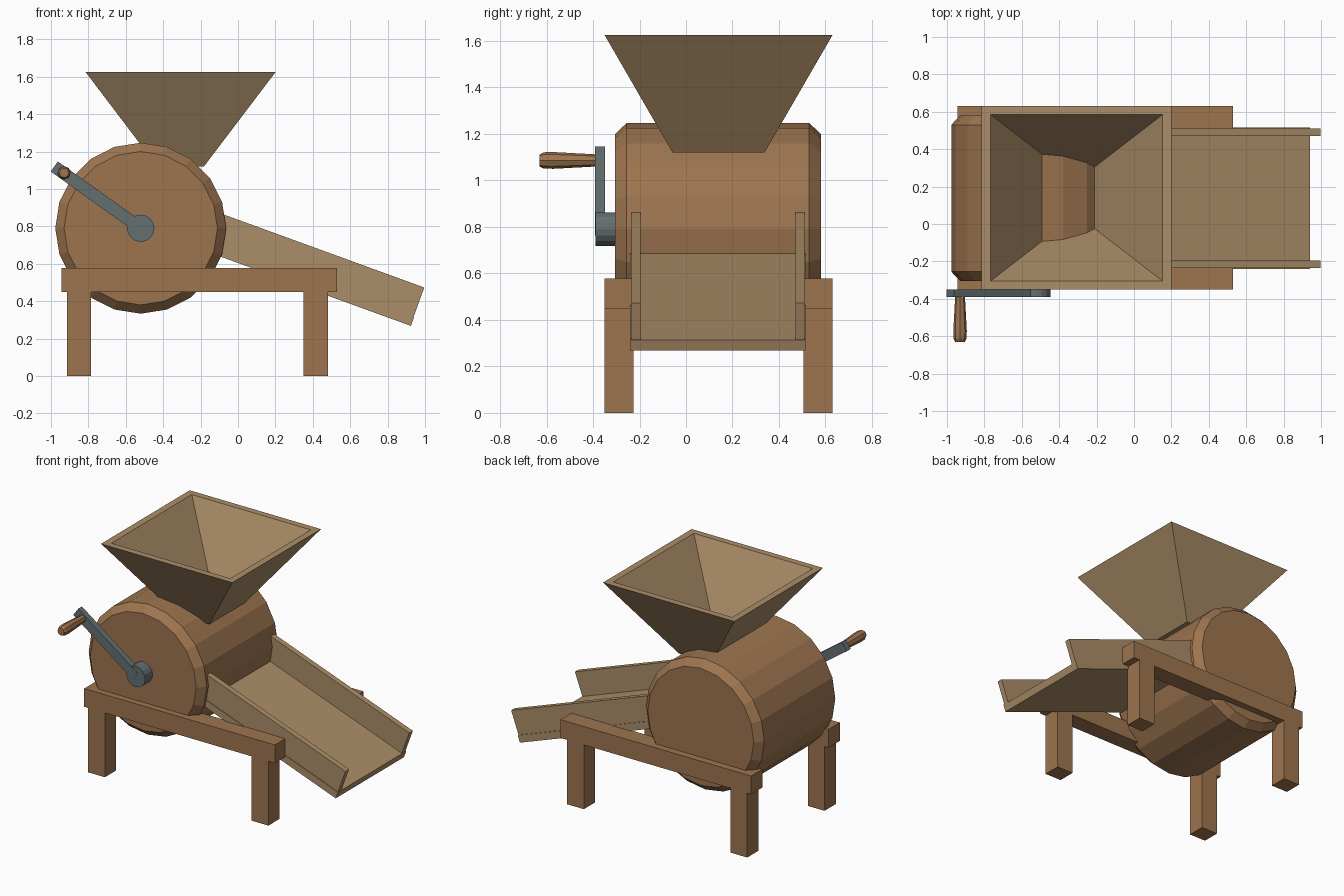
import bpy, bmesh
from math import sin, cos, pi, radians

cube = bpy.data.objects.get("Cube")
if cube:
    bpy.data.objects.remove(cube, do_unlink=True)


def material(name, rgb):
    mat = bpy.data.materials.new(name)
    mat.use_nodes = True
    mat.diffuse_color = (*rgb, 1)
    mat.node_tree.nodes["Principled BSDF"].inputs["Base Color"].default_value = (*rgb, 1)
    return mat


brown = material("brown_wood", (0.34, 0.178, 0.08))
tan = material("tan_wood", (0.41, 0.27, 0.138))
iron = material("grey_iron", (0.125, 0.16, 0.165))


def finish(name, bm, mat):
    bmesh.ops.recalc_face_normals(bm, faces=bm.faces)
    mesh = bpy.data.meshes.new(name)
    bm.to_mesh(mesh)
    bm.free()
    mesh.materials.append(mat)
    obj = bpy.data.objects.new(name, mesh)
    bpy.context.collection.objects.link(obj)
    return obj


def box(name, lo, hi, mat):
    """Axis-aligned box between two corners."""
    bm = bmesh.new()
    bmesh.ops.create_cube(bm, size=1)
    for v in bm.verts:
        v.co = [(a + b) / 2 + c * (b - a) for a, b, c in zip(lo, hi, v.co)]
    return finish(name, bm, mat)


def plank(name, end, length, height, y0, y1, angle, mat):
    """Board sloping down towards +x; end is the middle of its lower end."""
    obj = box(name, (-length, y0, -height / 2), (0, y1, height / 2), mat)
    obj.location = (end[0], 0, end[1])
    obj.rotation_euler.y = radians(angle)
    return obj


def bridge(bm, a, b):
    for i in range(len(a)):
        j = (i + 1) % len(a)
        bm.faces.new((a[i], a[j], b[j], b[i]))


def turned(name, x, z, profile, sides, mat):
    """Solid turned about an axis along y, from (y, radius) pairs."""
    bm = bmesh.new()
    rings = []
    for y, r in profile:
        angles = [2 * pi * i / sides for i in range(sides)]
        rings.append([bm.verts.new((x + r * sin(a), y, z + r * cos(a))) for a in angles])
    for a, b in zip(rings, rings[1:]):
        bridge(bm, a, b)
    bm.faces.new(rings[0])
    bm.faces.new(rings[-1])
    return finish(name, bm, mat)


# Drum with chamfered rims
AXLE_X, AXLE_Z = -0.52, 0.79
turned("drum", AXLE_X, AXLE_Z,
       [(-0.305, 0.41), (-0.255, 0.457), (0.53, 0.457), (0.58, 0.41)], 20, brown)

# Crank: hub, arm and turned grip
turned("crank_hub", AXLE_X, AXLE_Z, [(-0.389, 0.073), (-0.295, 0.073)], 16, iron)
arm = plank("crank_arm", (AXLE_X, AXLE_Z), 0.568, 0.066, -0.391, -0.349, 35.5, iron)
turned("crank_grip", -0.93, 1.086,
       [(-0.63, 0.026), (-0.612, 0.035), (-0.57, 0.036), (-0.385, 0.026)], 8, brown)

# Stand: two rails and four legs
for side, y0, y1 in (("front", -0.35, -0.225), ("back", 0.505, 0.63)):
    box(side + "_rail", (-0.945, y0, 0.45), (0.53, y1, 0.578), brown)
    for end, x in (("right", -0.915), ("left", 0.35)):
        box(f"{side}_{end}_leg", (x, y0, 0), (x + 0.13, y1, 0.46), brown)

# Sloping chute
plank("chute_floor", (0.933, 0.291), 1.25, 0.05, -0.24, 0.515, 20, tan)
plank("chute_front_side", (0.967, 0.393), 1.2, 0.17, -0.235, -0.195, 20, tan)
plank("chute_back_side", (0.967, 0.393), 1.2, 0.17, 0.47, 0.51, 20, tan)

# Hollow hopper, open above and below
bm = bmesh.new()
loops = []
for hx, hy, z in ((0.508, 0.49, 1.625), (0.125, 0.198, 1.12),
                  (0.097, 0.165, 1.12), (0.46, 0.445, 1.625)):
    loops.append([bm.verts.new((-0.307 + sx * hx, 0.14 + sy * hy, z))
                  for sx, sy in ((-1, -1), (1, -1), (1, 1), (-1, 1))])
for a, b in zip(loops, loops[1:] + loops[:1]):
    bridge(bm, a, b)
finish("hopper", bm, tan)
